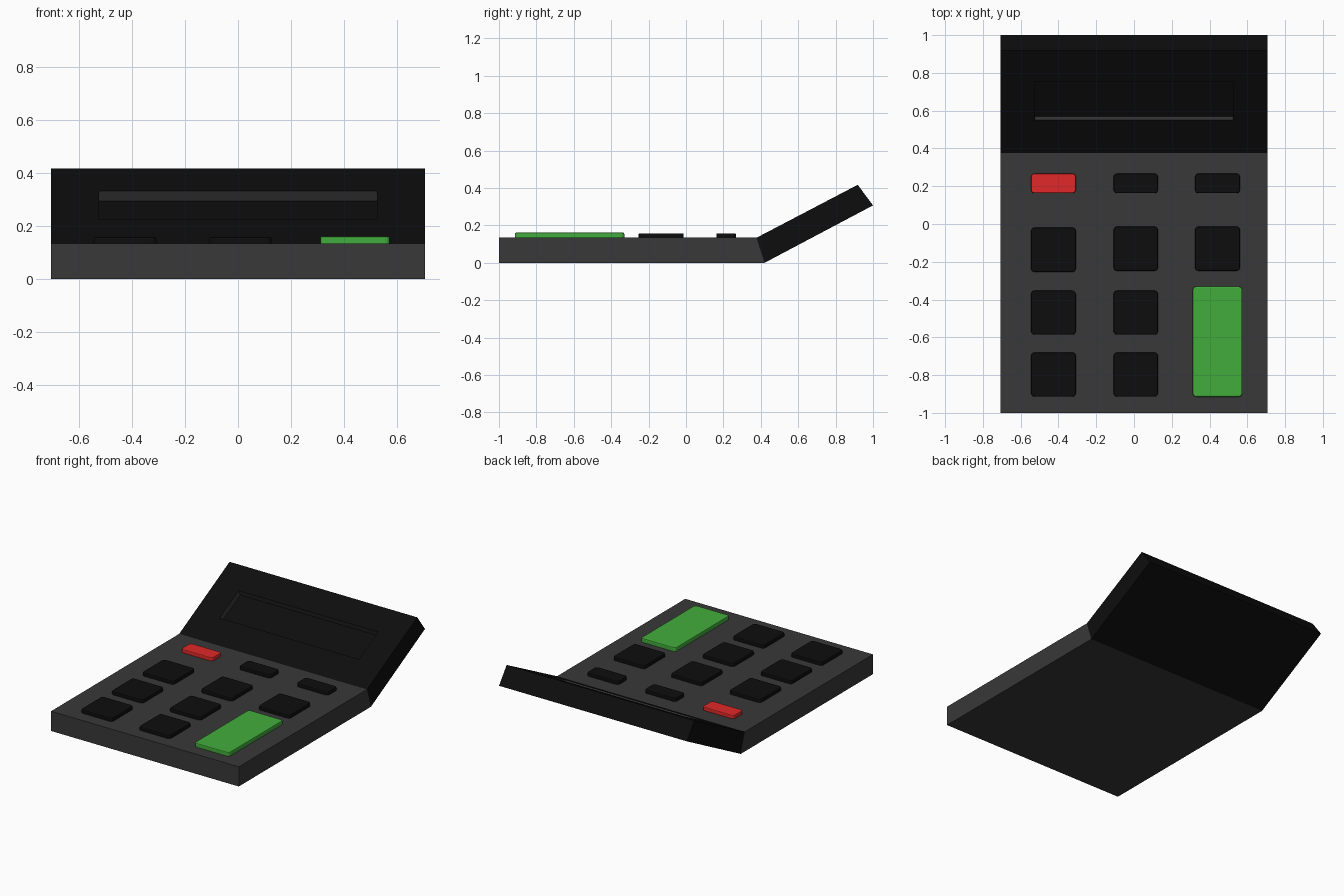
import bpy, bmesh
from mathutils import Vector

if "Cube" in bpy.data.objects:
    bpy.data.objects.remove(bpy.data.objects["Cube"])

W = 0.706       # half width of the body
TOP = 0.134     # height of the keypad surface


def material(name, rgb):
    m = bpy.data.materials.new(name)
    m.diffuse_color = (*rgb, 1)
    m.use_nodes = True
    m.node_tree.nodes["Principled BSDF"].inputs["Base Color"].default_value = m.diffuse_color
    return m


GREY = material("dark_grey", (0.04, 0.04, 0.04))
BLACK = material("black", (0.004, 0.004, 0.004))
RED = material("red", (0.75, 0.022, 0.022))
GREEN = material("green", (0.055, 0.42, 0.045))


def to_object(bm, name, *mats):
    bmesh.ops.recalc_face_normals(bm, faces=bm.faces)
    me = bpy.data.meshes.new(name)
    bm.to_mesh(me)
    bm.free()
    for m in mats:
        me.materials.append(m)
    ob = bpy.data.objects.new(name, me)
    bpy.context.collection.objects.link(ob)
    return ob


def prism(profile):
    """Extrude a (y, z) profile across the body width."""
    bm = bmesh.new()
    face = bm.faces.new([bm.verts.new((-W, y, z)) for y, z in profile])
    ext = bmesh.ops.extrude_face_region(bm, geom=[face], use_keep_orig=True)
    verts = [g for g in ext["geom"] if isinstance(g, bmesh.types.BMVert)]
    bmesh.ops.translate(bm, verts=verts, vec=(2 * W, 0, 0))
    bmesh.ops.recalc_face_normals(bm, faces=bm.faces)
    return bm


def key(name, x0, x1, y0, y1, mat, top=0.158):
    bm = bmesh.new()
    bmesh.ops.create_cube(bm, size=1)
    z0 = TOP - 0.01
    for v in bm.verts:
        v.co = (x1 if v.co.x > 0 else x0, y1 if v.co.y > 0 else y0,
                top if v.co.z > 0 else z0)
    upright = [e for e in bm.edges if abs(e.verts[0].co.z - e.verts[1].co.z) > 0.001]
    bmesh.ops.bevel(bm, geom=upright, offset=0.018, segments=3, profile=0.5, affect='EDGES')
    rim = [e for e in bm.edges if all(v.co.z > top - 1e-4 for v in e.verts)]
    bmesh.ops.bevel(bm, geom=rim, offset=0.006, segments=2, profile=0.5, affect='EDGES')
    return to_object(bm, name, mat)


# Keypad body, with a slanted rear edge where the display joins
to_object(prism([(-1, 0), (0.42, 0), (0.377, TOP), (-1, TOP)]), "keypad_body", GREY)

# Tilted display housing with a sunken window
low, high = Vector((0, 0.377, TOP)), Vector((0, 0.918, 0.417))
bm = prism([(0.42, 0), (1.0, 0.307), high.yz, low.yz])
normal = Vector((0, low.z - high.z, high.y - low.y)).normalized()
panel = max(bm.faces, key=lambda f: f.normal.dot(normal))
bmesh.ops.inset_individual(bm, faces=[panel], thickness=0.05)
mid = panel.calc_center_median()
for v in panel.verts:
    p = low.lerp(high, 0.70 if v.co.y > mid.y else 0.32)
    p.x = 0.525 if v.co.x > 0 else -0.525
    v.co = p
floor = bmesh.ops.extrude_discrete_faces(bm, faces=[panel])["faces"][0]
bmesh.ops.translate(bm, verts=list(floor.verts), vec=normal * -0.043)
for e in floor.edges:
    for f in e.link_faces:
        if f is not floor:
            f.material_index = 1     # lighter window surround
to_object(bm, "display_housing", BLACK, GREY)

# Keys: three columns, a short top row and square rows below
columns = [(-0.545, -0.308), (-0.108, 0.127), (0.323, 0.561)]
for i, (x0, x1) in enumerate(columns):
    key(f"function_key_{i + 1}", x0, x1, 0.163, 0.267, BLACK if i else RED)
for r, (y0, y1) in enumerate([(-0.248, -0.013), (-0.586, -0.353), (-0.914, -0.68)]):
    for c, (x0, x1) in enumerate(columns if r == 0 else columns[:2]):
        dy = -0.006 if r == 0 and c == 0 else 0
        key(f"square_key_{r + 1}_{c + 1}", x0, x1, y0 + dy, y1 + dy, BLACK)

# Tall green key
key("tall_key", 0.311, 0.573, -0.915, -0.33, GREEN, top=0.161)
